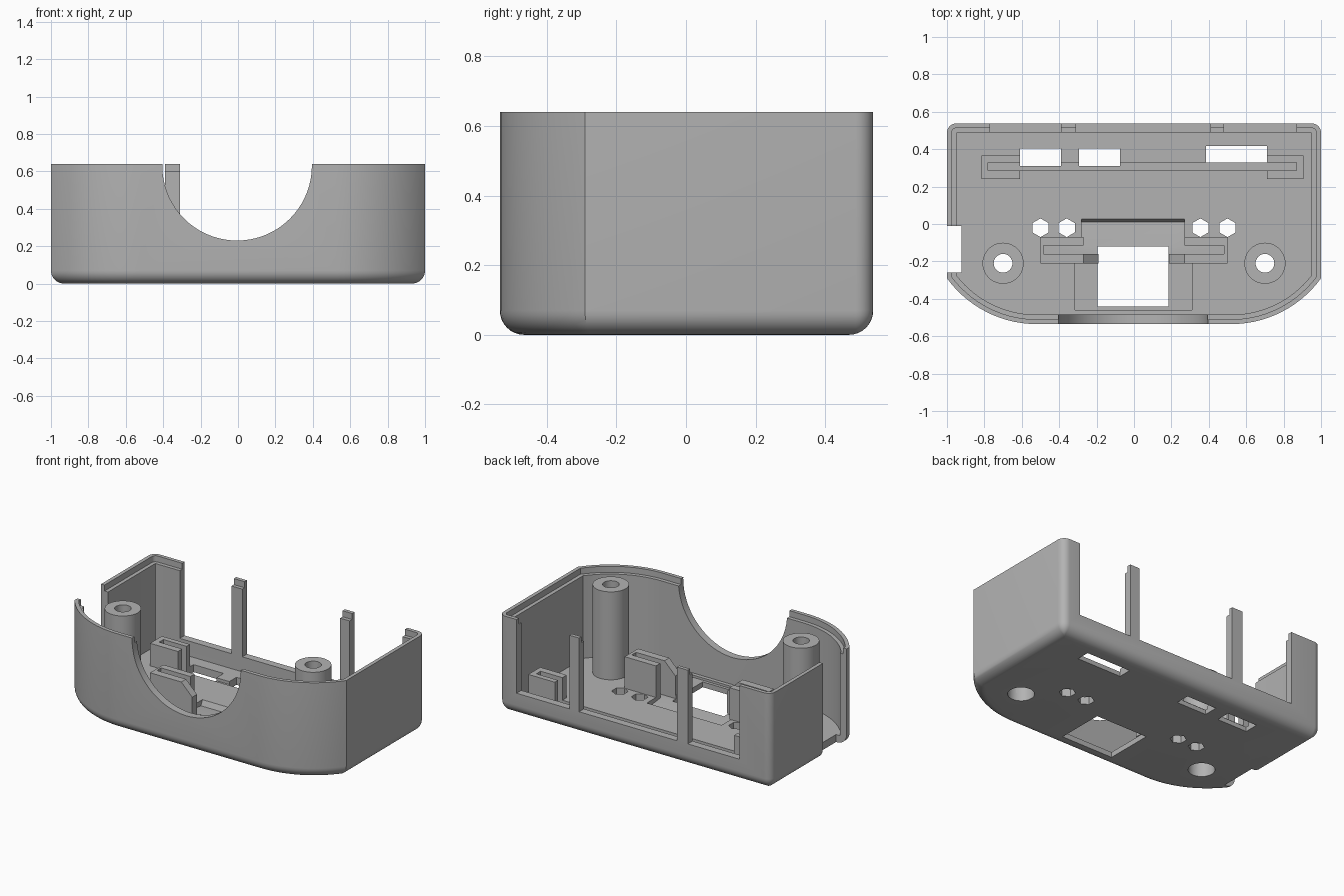
import bpy, bmesh
from math import sin, cos, asin, pi, radians

cube = bpy.data.objects.get("Cube")
if cube:
    bpy.data.objects.remove(cube, do_unlink=True)

grey = bpy.data.materials.new("case grey")
grey.use_nodes = True
grey.diffuse_color = (0.45, 0.45, 0.45, 1)
grey.node_tree.nodes["Principled BSDF"].inputs["Base Color"].default_value = (0.45, 0.45, 0.45, 1)

FLOOR, TOP, WALL = 0.05, 0.64, 0.05


def loft(name, rings):
    """Closed solid through rings of equal point count."""
    bm = bmesh.new()
    loops = [[bm.verts.new(p) for p in ring] for ring in rings]
    n = len(loops[0])
    for a, b in zip(loops, loops[1:]):
        for i in range(n):
            j = (i + 1) % n
            bm.faces.new((a[i], a[j], b[j], b[i]))
    bm.faces.new(loops[0][::-1])
    bm.faces.new(loops[-1])
    bmesh.ops.recalc_face_normals(bm, faces=bm.faces)
    mesh = bpy.data.meshes.new(name)
    bm.to_mesh(mesh)
    bm.free()
    mesh.materials.append(grey)
    obj = bpy.data.objects.new(name, mesh)
    bpy.context.collection.objects.link(obj)
    return obj


def box(name, x0, x1, y0, y1, z0, z1):
    rect = [(x0, y0), (x1, y0), (x1, y1), (x0, y1)]
    return loft(name, [[(x, y, z) for x, y in rect] for z in (z0, z1)])


def cylinder(name, x, y, r, z0, z1, sides=40):
    ring = [(x + r * sin(2 * pi * i / sides), y + r * cos(2 * pi * i / sides)) for i in range(sides)]
    return loft(name, [[(px, py, z) for px, py in ring] for z in (z0, z1)])


def extrude_y(name, profile, y0, y1):
    return loft(name, [[(x, y, z) for x, z in profile] for y in (y0, y1)])


def cut(obj, cutters):
    """Subtract the cutters, then discard them."""
    for c in cutters:
        c.hide_render = True
        mod = obj.modifiers.new("cut", "BOOLEAN")
        mod.operation, mod.solver, mod.object = "DIFFERENCE", "EXACT", c
    bpy.context.view_layer.update()
    result = bpy.data.meshes.new_from_object(obj.evaluated_get(bpy.context.evaluated_depsgraph_get()))
    obj.modifiers.clear()
    obj.data = result
    for c in cutters:
        bpy.data.objects.remove(c, do_unlink=True)


def outline(d, z):
    """Plan of the case, moved inward by d: bowed front corners, small back corners."""
    cx, cy, big = 0.52, 0.058, 0.593 - d
    end = asin((0.48 - d) / big)
    half = [(cx + big * sin(end * i / 14), cy - big * cos(end * i / 14)) for i in range(15)]
    r = max(0.05 - d, 0.004)
    for i in range(7):
        a = pi / 2 * i / 6
        half.append((1 - d - r + r * cos(a), 0.538 - d - r + r * sin(a)))
    return [(x, y, z) for x, y in half] + [(-x, y, z) for x, y in reversed(half)]


# Case: shell with rounded underside
R = 0.07
rings = [outline(R * (1 - sin(a)), R * (1 - cos(a))) for a in [pi / 2 * i / 8 for i in range(9)]]
case = loft("case", rings + [outline(0, TOP)])
cut(case, [loft("cavity", [outline(WALL, FLOOR), outline(WALL, 0.8)])])
cut(case, [loft("lip_step", [outline(0.025, 0.60), outline(0.025, 0.8)])])

# Round front opening, back openings and side slot
front = [(-0.005 + 0.4 * cos(2 * pi * i / 72), 0.63 + 0.4 * sin(2 * pi * i / 72)) for i in range(72)]
cutters = [extrude_y("front_opening", front, -0.7, -0.46)]
for x0, x1 in ((-0.77, -0.39), (-0.31, 0.41), (0.48, 0.87)):
    cutters.append(box("back_opening", x0, x1, 0.47, 0.7, 0.15, 0.9))
cutters.append(box("side_slot", -1.2, -0.922, -0.26, -0.01, -0.1, 0.9))
cut(case, cutters)

# Shallow recesses in the floor
cut(case, [box("rear_groove", -0.78, 0.87, 0.285, 0.33, 0.03, 0.1)])
cut(case, [box("front_groove", -0.485, 0.48, -0.16, -0.115, 0.03, 0.1)])
cut(case, [box("window_recess", -0.315, 0.31, -0.46, -0.21, 0.035, 0.1)])
tilted = [[(x, y, z) for y, z in ((-0.12, 0.03), (0.01, 0.015), (0.035, 0.07), (-0.12, 0.07))]
          for x in (-0.28, 0.27)]
cut(case, [loft("sloped_recess", tilted)])

# Holes through the floor
cutters = []
for x0, x1, y0, y1 in ((-0.61, -0.39, 0.31, 0.405), (-0.295, -0.075, 0.31, 0.405),
                       (0.385, 0.71, 0.33, 0.418), (-0.195, 0.185, -0.44, -0.12)):
    cutters.append(box("floor_window", x0, x1, y0, y1, -0.1, 0.2))
for x in (-0.5, -0.36, 0.355, 0.5):
    cutters.append(cylinder("hex_hole", x, -0.02, 0.05, -0.1, 0.2, 6))
for x in (-0.7, 0.7):
    cutters.append(cylinder("screw_recess", x, -0.21, 0.08, -0.1, 0.2))
cut(case, cutters)
parts = [case]

# Screw posts
for side, x in (("right", -0.7), ("left", 0.7)):
    post = cylinder(side + "_screw_post", x, -0.21, 0.11, FLOOR, 0.635)
    cut(post, [cylinder("bore", x, -0.21, 0.05, -0.1, 0.9)])
    cut(post, [cylinder("head_recess", x, -0.21, 0.08, -0.1, 0.45)])
    parts.append(post)

# Rear board holders, slotted blocks
for side, x0, x1 in (("right", -0.815, -0.61), ("left", 0.71, 0.905)):
    block = box(side + "_rear_holder", x0, x1, 0.24, 0.365, FLOOR, 0.2)
    cut(block, [box("slot", -0.78, 0.87, 0.285, 0.33, 0, 0.5)])
    parts.append(block)

# Front board holders, with a sloped cheek toward the window
for side, s in (("right", -1), ("left", 1)):
    block = box(side + "_front_holder", min(s * 0.5, s * 0.27), max(s * 0.5, s * 0.27),
                -0.21, -0.07, FLOOR, 0.26)
    cut(block, [box("slot", -0.485, 0.48, -0.16, -0.115, 0, 0.5)])
    cheek = extrude_y(side + "_holder_cheek",
                      [(s * x, z) for x, z in ((0.27, 0.035), (0.27, 0.26), (0.19, 0.18), (0.19, 0.035))],
                      -0.21, -0.16)
    parts += [block, cheek]

# Smooth the curved walls, keep edges crisp
bpy.ops.object.select_all(action="DESELECT")
for p in parts:
    p.select_set(True)
bpy.context.view_layer.objects.active = case
bpy.ops.object.shade_smooth_by_angle(angle=radians(30))
